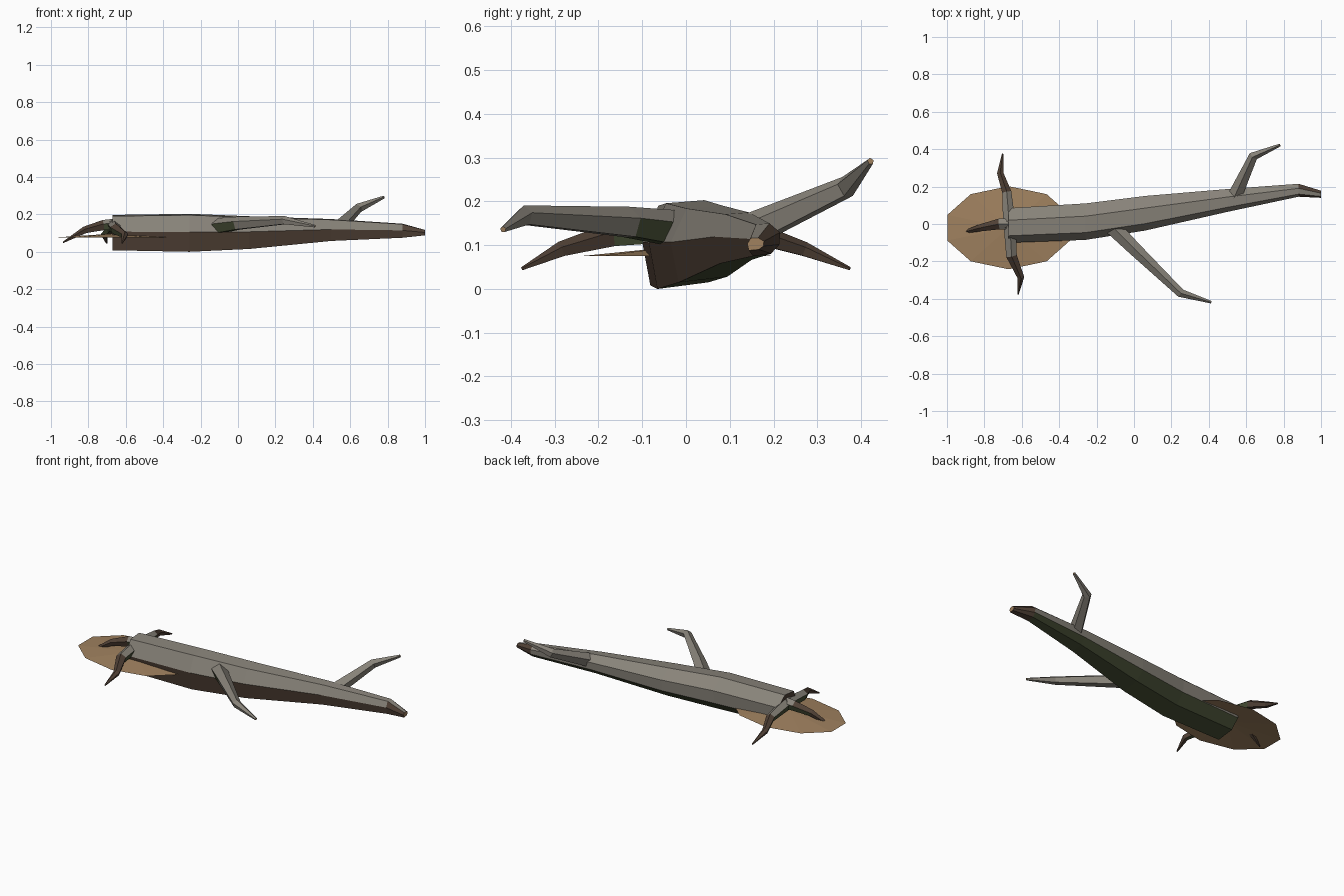
import bpy
import bmesh
import math
from mathutils import Vector

cube = bpy.data.objects.get("Cube")
if cube:
    bpy.data.objects.remove(cube)


def material(name, color):
    m = bpy.data.materials.new(name)
    m.use_nodes = True
    m.diffuse_color = (*color, 1)
    bsdf = next(n for n in m.node_tree.nodes if n.type == "BSDF_PRINCIPLED")
    bsdf.inputs["Base Color"].default_value = (*color, 1)
    bsdf.inputs["Roughness"].default_value = 0.9
    return m


MATS = [material("grey bark", (0.25, 0.23, 0.195)),
        material("dark bark", (0.08, 0.052, 0.036)),
        material("moss", (0.065, 0.08, 0.037)),
        material("tan wood", (0.35, 0.22, 0.114))]
GREY, DARK, MOSS, TAN = range(4)


def finish(name, bm):
    mesh = bpy.data.meshes.new(name)
    bm.to_mesh(mesh)
    bm.free()
    for m in MATS:
        mesh.materials.append(m)
    obj = bpy.data.objects.new(name, mesh)
    bpy.context.collection.objects.link(obj)
    return obj


def loft(name, rings, rule, start_cap, end_cap):
    """Skin rings of points; rule(segment, normal) picks the colour."""
    bm = bmesh.new()
    loops = [[bm.verts.new(p) for p in ring] for ring in rings]
    count = len(rings[0])
    segment = {}
    for s, (a, b) in enumerate(zip(loops, loops[1:])):
        for i in range(count):
            j = (i + 1) % count
            segment[bm.faces.new((a[i], a[j], b[j], b[i]))] = s
    caps = ((bm.faces.new(loops[0]), start_cap), (bm.faces.new(loops[-1]), end_cap))
    bmesh.ops.recalc_face_normals(bm, faces=bm.faces[:])
    bm.normal_update()
    for face, s in segment.items():
        face.material_index = rule(s, face.normal)
    for face, color in caps:
        face.material_index = color
    return finish(name, bm)


def limb(name, stations, rule, tip, sides=5):
    """Tapered tube through (x, y, z, radius) stations."""
    pts = [Vector(s[:3]) for s in stations]
    rings = []
    for i, s in enumerate(stations):
        d = (pts[min(i + 1, len(pts) - 1)] - pts[max(i - 1, 0)]).normalized()
        side = d.cross(Vector((0, 0, 1))).normalized()
        up = side.cross(d)
        angles = [math.tau * k / sides + math.pi / 2 for k in range(sides)]
        rings.append([pts[i] + s[3] * (side * math.cos(a) + up * math.sin(a)) for a in angles])
    return loft(name, rings, rule, GREY, tip)


# Trunk: seven-sided, tapering towards +x; stations are x, y range, z range
section = [(-1, 0.05), (-0.6, 0.93), (0.3, 1), (1, 0.45),
           (0.95, -0.3), (0.4, -0.85), (-0.8, -1)]
trunk = [(-0.67, -0.1, 0.085, 0.008, 0.197), (-0.26, -0.085, 0.11, 0.0, 0.203),
         (0.06, -0.035, 0.15, 0.015, 0.19), (0.5, 0.065, 0.187, 0.058, 0.175),
         (0.88, 0.146, 0.215, 0.075, 0.15), (1.0, 0.14, 0.178, 0.088, 0.117)]


def trunk_ring(x, y0, y1, z0, z1):
    return [(x, (y0 + y1) / 2 + u * (y1 - y0) / 2, (z0 + z1) / 2 + v * (z1 - z0) / 2)
            for u, v in section]


def trunk_color(s, n):
    if s == len(trunk) - 2 and n.z < 0.8:
        return DARK
    if n.z < -0.45:
        return MOSS
    return DARK if n.z < 0.1 and n.y < 0 else GREY


loft("trunk", [trunk_ring(*t) for t in trunk], trunk_color, DARK, TAN)

# Branches, with moss under the base of the front one
limb("front_branch",
     [(-0.11, -0.02, 0.135, 0.045), (0.0, -0.13, 0.15, 0.038),
      (0.25, -0.37, 0.167, 0.024), (0.412, -0.418, 0.136, 0.007)],
     lambda s, n: MOSS if s == 0 and n.z < -0.2 else GREY, TAN)
limb("back_branch",
     [(0.53, 0.13, 0.125, 0.042), (0.64, 0.365, 0.232, 0.026), (0.78, 0.422, 0.292, 0.008)],
     lambda s, n: GREY, TAN)


# Roots: grey near the trunk, mossy below, dark at the tips
def root_color(s, n):
    if s == 2:
        return DARK
    if s == 1:
        return MOSS if n.x < 0 and n.z < 0.6 else DARK
    return MOSS if n.z < -0.2 else GREY


roots = {
    "back_root": [(-0.665, -0.02, 0.14, 0.036), (-0.68, 0.17, 0.122, 0.026),
                  (-0.715, 0.27, 0.09, 0.018), (-0.702, 0.375, 0.046, 0.004)],
    "front_root": [(-0.665, 0.02, 0.14, 0.036), (-0.655, -0.17, 0.122, 0.03),
                   (-0.605, -0.285, 0.09, 0.019), (-0.62, -0.375, 0.046, 0.004)],
    "end_root": [(-0.62, 0.0, 0.145, 0.036), (-0.72, 0.0, 0.14, 0.03),
                 (-0.82, -0.02, 0.115, 0.02), (-0.935, -0.05, 0.05, 0.004)],
}
for name, stations in roots.items():
    limb(name, stations, root_color, DARK)

# Earth patch: thin, shallow ten-sided dome around the root end
bm = bmesh.new()
centre = bm.verts.new((-0.67, -0.02, 0.097))
rim = []
for k in range(10):
    a = math.tau * (k + 0.5) / 10
    rim.append(bm.verts.new((-0.67 + 0.345 * math.cos(a), -0.02 + 0.222 * math.sin(a), 0.075)))
for k in range(10):
    bm.faces.new((centre, rim[k], rim[(k + 1) % 10])).material_index = TAN
finish("earth_patch", bm)
